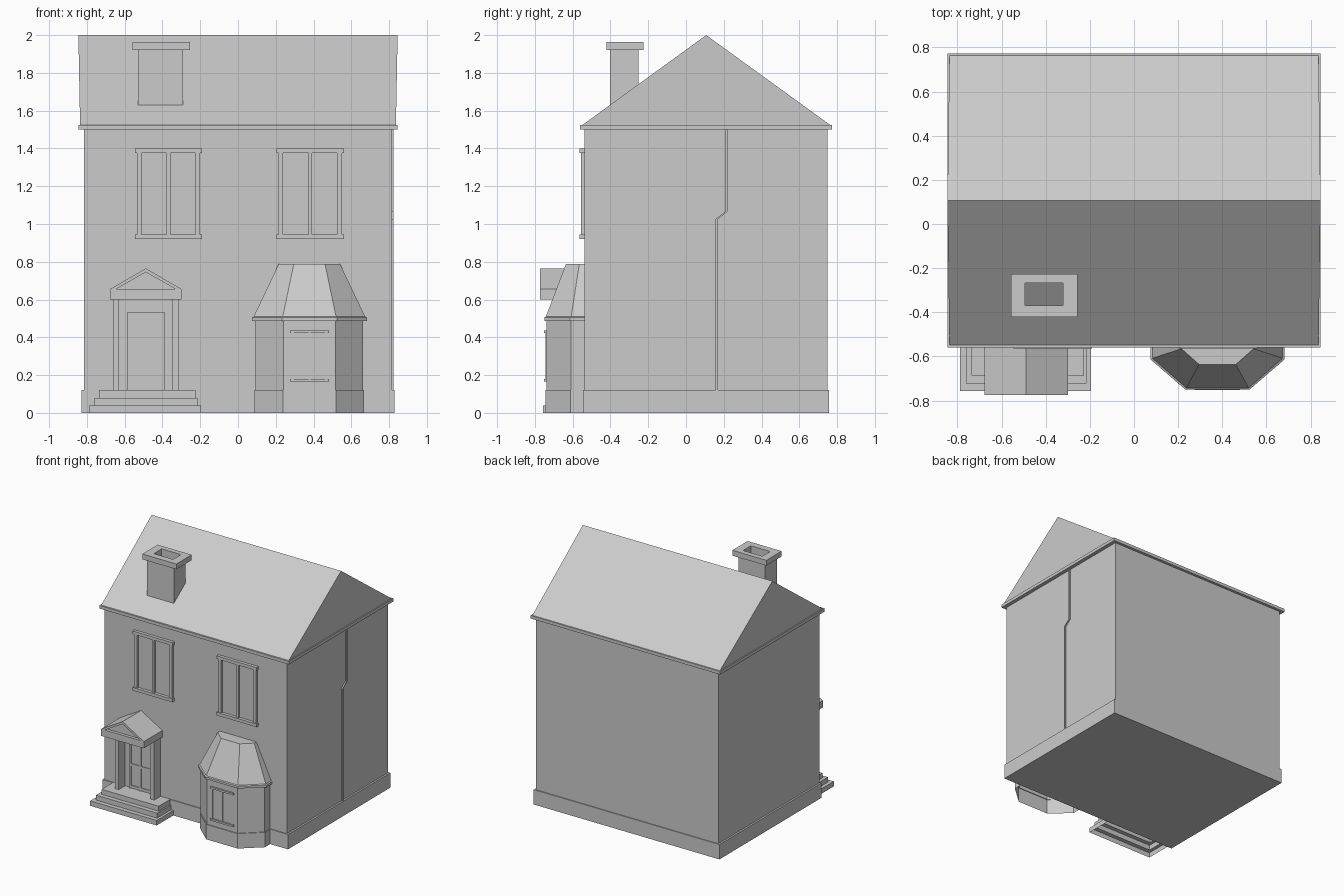
import bpy, bmesh

if "Cube" in bpy.data.objects:
    bpy.data.objects.remove(bpy.data.objects["Cube"])


def loft(name, loops, cap_start=True, cap_end=True):
    """Skin a list of matching closed point loops into one flat-shaded mesh."""
    bm = bmesh.new()
    rings = [[bm.verts.new(p) for p in loop] for loop in loops]
    n = len(rings[0])
    for a, b in zip(rings, rings[1:]):
        for i in range(n):
            j = (i + 1) % n
            bm.faces.new((a[i], a[j], b[j], b[i]))
    if cap_start:
        bm.faces.new(rings[0][::-1])
    if cap_end:
        bm.faces.new(rings[-1])
    bmesh.ops.recalc_face_normals(bm, faces=bm.faces)
    mesh = bpy.data.meshes.new(name)
    bm.to_mesh(mesh)
    bm.free()
    ob = bpy.data.objects.new(name, mesh)
    bpy.context.collection.objects.link(ob)
    return ob


def rect(x0, x1, y0, y1, z):
    return [(x0, y0, z), (x1, y0, z), (x1, y1, z), (x0, y1, z)]


def box(name, x0, x1, y0, y1, z0, z1):
    return loft(name, [rect(x0, x1, y0, y1, z0), rect(x0, x1, y0, y1, z1)])


def prism_y(name, profile, y0, y1):
    """Extrude an x-z profile along y."""
    return loft(name, [[(x, y, z) for x, z in profile] for y in (y0, y1)])


def window(name, cx, wall, half, z0, z1, trim, over, depth):
    """Lintel, sill, two jambs and a central mullion standing off a wall."""
    back = wall + 0.02
    front = wall - depth
    box(name + "_lintel", cx - half - over, cx + half + over, front - 0.007, back, z1 - trim, z1)
    box(name + "_sill", cx - half - over, cx + half + over, front - 0.007, back, z0, z0 + trim)
    for s, side in ((-1, "left"), (1, "right")):
        xs = sorted((cx + s * half, cx + s * (half - trim)))
        box(f"{name}_{side}_jamb", *xs, front, back, z0 + trim, z1 - trim)
    box(name + "_mullion", cx - trim * 0.4, cx + trim * 0.4, front, back, z0 + trim, z1 - trim)


# Main walls, plinth and eaves
WALL = -0.538
box("walls", -0.814, 0.814, WALL, 0.75, 0.06, 1.51)
box("plinth", -0.828, 0.828, -0.545, 0.757, 0, 0.12)
box("eaves", -0.845, 0.845, -0.56, 0.772, 1.5, 1.525)

# Gabled roof, ends leaning out very slightly
loft("roof", [
    [(-0.836, -0.55, 1.523), (-0.845, 0.107, 2.0), (-0.836, 0.765, 1.523)],
    [(0.836, -0.55, 1.523), (0.845, 0.107, 2.0), (0.836, 0.765, 1.523)],
])

# Chimney stack with cap and open flue
stack = (-0.53, -0.29, -0.403, -0.252)
cap = (-0.558, -0.255, -0.421, -0.226)
flue = (-0.493, -0.321, -0.368, -0.268)
loft("chimney", [rect(*stack, 1.58), rect(*stack, 1.92), rect(*cap, 1.92),
                 rect(*cap, 1.963), rect(*flue, 1.963), rect(*flue, 1.62)])

# Upper windows
for side, cx in (("left", -0.368), ("right", 0.382)):
    window(f"upper_{side}_window", cx, WALL, 0.168, 0.92, 1.4, 0.025, 0.01, 0.018)

# Stepped entrance, hollow underneath
loops = []
for i, (x0, x1, y0) in enumerate(((-0.788, -0.195, -0.757), (-0.76, -0.215, -0.722),
                                  (-0.735, -0.226, -0.687))):
    loops += [rect(x0, x1, y0, -0.535, 0.04 * i), rect(x0, x1, y0, -0.535, 0.04 * (i + 1))]
loft("entrance_steps", loops, cap_start=False)

# Door with raised rails and stiles
DX = -0.488
box("door", DX - 0.098, DX + 0.098, -0.544, -0.53, 0.12, 0.535)
for i, x in enumerate((-0.09, 0.0, 0.09)):
    box(f"door_stile_{i}", DX + x - 0.008, DX + x + 0.008, -0.55, -0.54, 0.12, 0.535)
for i, z in enumerate((0.135, 0.31, 0.525)):
    box(f"door_rail_{i}", DX - 0.098, DX + 0.098, -0.549, -0.54, z - 0.01, z + 0.01)

# Porch pilasters, entablature and pediment
for s, side in ((-1, "left"), (1, "right")):
    xs = sorted((DX + s * 0.142, DX + s * 0.175))
    box(f"porch_{side}_pilaster", *xs, -0.62, -0.53, 0.115, 0.605)
box("porch_entablature", DX - 0.19, DX + 0.19, -0.774, -0.53, 0.6, 0.655)
prism_y("pediment_back", [(DX - 0.19, 0.655), (DX, 0.765), (DX + 0.19, 0.655)], -0.75, -0.53)
prism_y("pediment_rim", [(DX - 0.19, 0.655), (DX, 0.765), (DX + 0.19, 0.655),
                         (DX + 0.158, 0.655), (DX, 0.745), (DX - 0.158, 0.655)], -0.774, -0.75)

# Bay: five-sided plan lofted through plinth, walls, eave and hipped roof
BX = 0.378


def bay(half, front_half, front, side, z):
    return [(BX - half, -0.53, z), (BX - half, side, z), (BX - front_half, front, z),
            (BX + front_half, front, z), (BX + half, side, z), (BX + half, -0.53, z)]


plinth_plan = (0.29, 0.14, -0.745, -0.612)
wall_plan = (0.285, 0.137, -0.739, -0.608)
eave_plan = (0.304, 0.145, -0.75, -0.613)
loft("bay", [bay(*plinth_plan, 0), bay(*plinth_plan, 0.12), bay(*wall_plan, 0.12),
             bay(*wall_plan, 0.487), bay(*eave_plan, 0.487), bay(*eave_plan, 0.505),
             bay(0.295, 0.141, -0.742, -0.608, 0.51),
             bay(0.163, 0.083, -0.636, -0.565, 0.787)], cap_start=False)
window("bay_window", BX, -0.739, 0.097, 0.165, 0.437, 0.015, 0.006, 0.006)

# Drainpipe on the right wall with an offset bend
path = [(0.212, 1.5), (0.212, 1.065), (0.162, 1.025), (0.162, 0.12)]
w = 0.0065
loft("drainpipe", [rect(0.805, 0.824, y - w, y + w, z) for y, z in path])
